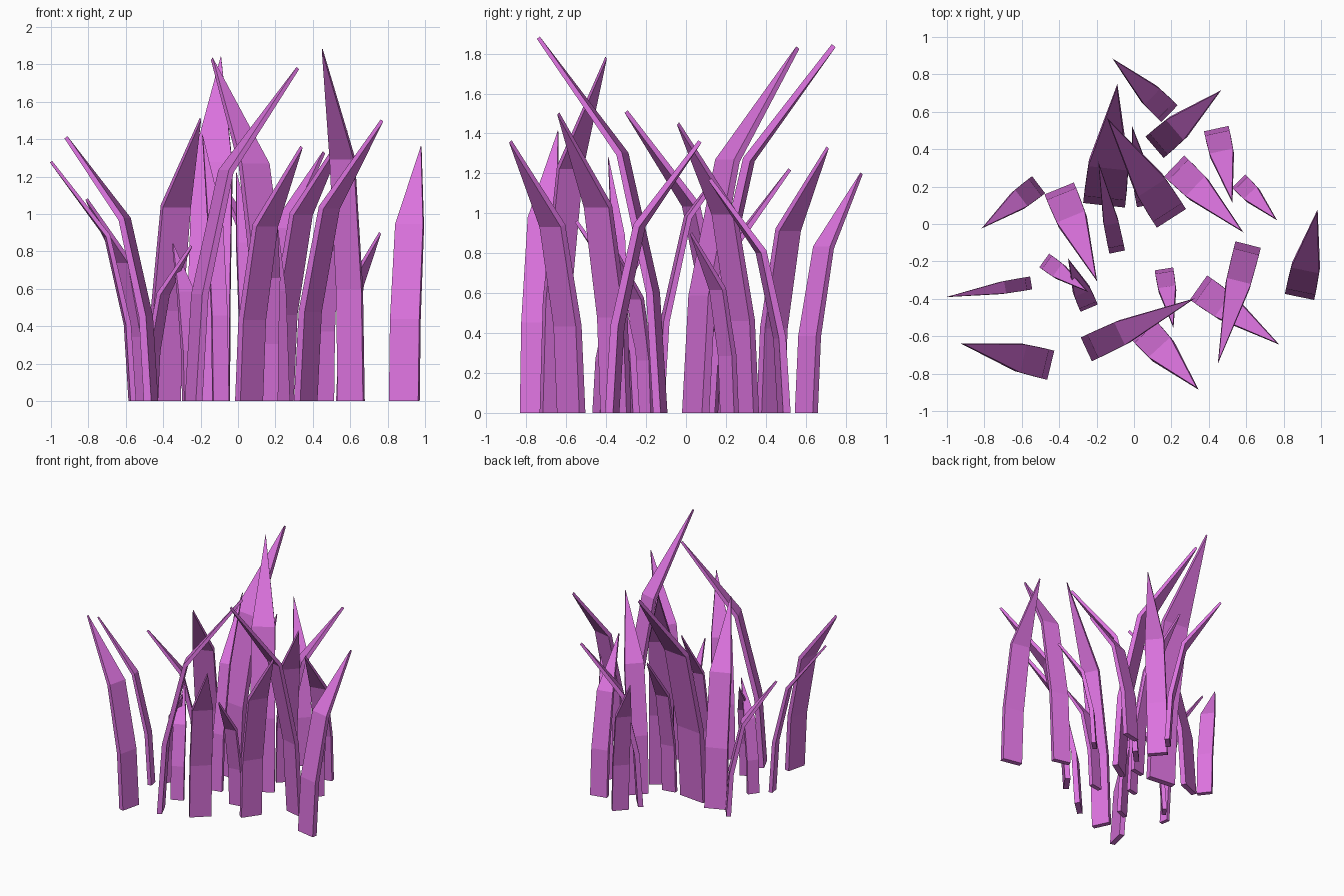
import bpy
import bmesh
from mathutils import Vector

cube = bpy.data.objects.get("Cube")
if cube:
    bpy.data.objects.remove(cube, do_unlink=True)

# One flat colour for every blade
orchid = bpy.data.materials.new("orchid_purple")
orchid.use_nodes = True
colour = (0.71, 0.17, 0.73, 1.0)
orchid.diffuse_color = colour
orchid.node_tree.nodes["Principled BSDF"].inputs["Base Color"].default_value = colour

# Shared blade profile: (share of reach, share of height, width, thickness)
RINGS = [(0, 0, 1, 1), (0.06, 0.32, 1, 0.95), (0.31, 0.69, 0.95, 0.8), (1, 1, 0, 0.5)]


def make_blade(name, root, tip, height, width):
    """Flat blade: upright foot, leaning middle, wedge tip."""
    root, tip = Vector((*root, 0)), Vector((*tip, 0))
    lean = (tip - root).normalized()
    side = Vector((-lean.y, lean.x, 0))
    thick = 0.022 + 0.12 * width
    root += lean * thick / 2
    up = Vector((0, 0, 1))
    centres = [root.lerp(tip, r) + up * height * h for r, h, _, _ in RINGS]

    bm = bmesh.new()
    loops = []
    for i, (_, _, w, t) in enumerate(RINGS):
        # Thickness runs square to the path, and level at the foot
        if i == 0:
            out = lean
        else:
            before = (centres[i] - centres[i - 1]).normalized()
            after = (centres[min(i + 1, 3)] - centres[i]).normalized()
            out = side.cross(before + after).normalized()
            out *= 1 if out.dot(lean) > 0 else -1
        a, b = side * width * w / 2, out * thick * t / 2
        c = centres[i]
        if w:
            loops.append([bm.verts.new(c + p) for p in (a + b, b - a, -a - b, a - b)])
        else:
            front, back = bm.verts.new(c + b), bm.verts.new(c - b)
            loops.append([front, front, back, back])
    bm.faces.new(loops[0])
    for low, high in zip(loops, loops[1:]):
        for j in range(4):
            k = (j + 1) % 4
            corners = [low[j], low[k], high[k], high[j]]
            bm.faces.new(list(dict.fromkeys(corners)))
    bmesh.ops.recalc_face_normals(bm, faces=bm.faces)
    mesh = bpy.data.meshes.new(name)
    bm.to_mesh(mesh)
    bm.free()
    mesh.materials.append(orchid)
    bpy.context.collection.objects.link(bpy.data.objects.new(name, mesh))


# Blades by area of the clump: root, tip, height, width
CLUMP = {
    "back_blade": [
        ((0.19, 0.59), (-0.11, 0.88), 1.2, 0.125),
        ((0.11, 0.41), (0.46, 0.71), 1.33, 0.15),
        ((-0.16, 0.1), (-0.09, 0.74), 1.84, 0.225),
        ((0.2, 0.03), (-0.14, 0.56), 1.83, 0.185),
        ((0.07, 0.1), (-0.01, 0.52), 1.22, 0.11),
        ((-0.09, -0.15), (-0.19, 0.33), 1.42, 0.085),
    ],
    "right_blade": [
        ((-0.4, 0.19), (-0.2, -0.3), 1.51, 0.17),
        ((-0.51, 0.21), (-0.81, -0.02), 1.08, 0.115),
        ((-0.55, -0.315), (-1, -0.39), 1.28, 0.07),
        ((-0.445, -0.755), (-0.92, -0.64), 1.41, 0.16),
        ((-0.48, -0.195), (-0.25, -0.36), 0.83, 0.09),
        ((-0.24, -0.45), (-0.35, -0.19), 0.84, 0.1),
    ],
    "front_blade": [
        ((-0.255, -0.67), (0.32, -0.4), 1.78, 0.14),
        ((0.045, -0.56), (0.34, -0.88), 1.36, 0.165),
        ((0.16, -0.24), (0.21, -0.55), 0.96, 0.1),
        ((0.345, -0.34), (0.77, -0.64), 1.5, 0.16),
        ((0.61, -0.11), (0.45, -0.74), 1.88, 0.14),
    ],
    "left_blade": [
        ((0.885, -0.39), (0.98, 0.07), 1.36, 0.16),
        ((0.215, 0.31), (0.58, -0.04), 1.45, 0.155),
        ((0.56, 0.23), (0.76, 0.025), 0.9, 0.1),
        ((0.44, 0.51), (0.525, 0.12), 1.17, 0.135),
    ],
}

for area, blades in CLUMP.items():
    for number, blade in enumerate(blades, 1):
        make_blade(f"{area}_{number}", *blade)
